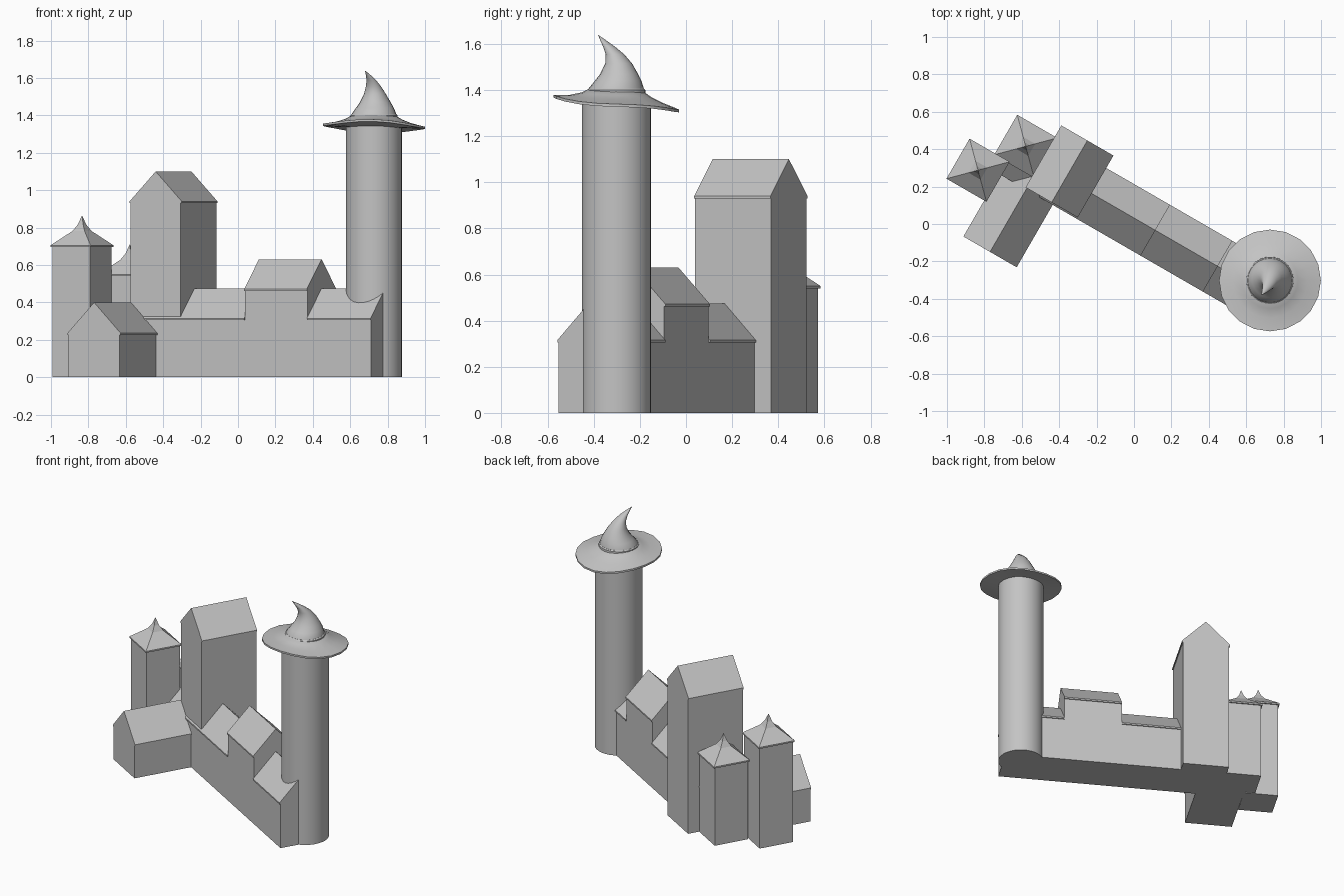
import bpy, bmesh, math

if "Cube" in bpy.data.objects:
    bpy.data.objects.remove(bpy.data.objects["Cube"])

TURN = math.radians(-30)          # the whole castle runs diagonally
stone = bpy.data.materials.new("stone_grey")
stone.diffuse_color = (0.55, 0.55, 0.55, 1)
stone.use_nodes = True
stone.node_tree.nodes["Principled BSDF"].inputs["Base Color"].default_value = stone.diffuse_color


def finish(name, bm, turn=0.0, smooth=False):
    bmesh.ops.remove_doubles(bm, verts=bm.verts, dist=1e-5)
    bmesh.ops.recalc_face_normals(bm, faces=bm.faces)
    me = bpy.data.meshes.new(name)
    bm.to_mesh(me)
    bm.free()
    ob = bpy.data.objects.new(name, me)
    bpy.context.collection.objects.link(ob)
    ob.rotation_euler.z = turn
    me.materials.append(stone)
    if smooth:
        bpy.ops.object.select_all(action='DESELECT')
        ob.select_set(True)
        bpy.context.view_layer.objects.active = ob
        bpy.ops.object.shade_smooth_by_angle(angle=math.radians(35))
    return ob


def loft(bm, rings, cap_start=True, cap_end=True):
    """Skin a list of equally long point rings."""
    loops = [[bm.verts.new(p) for p in ring] for ring in rings]
    n = len(loops[0])
    for a, b in zip(loops, loops[1:]):
        for i in range(n):
            j = (i + 1) % n
            bm.faces.new((a[i], a[j], b[j], b[i]))
    if cap_start:
        bm.faces.new(loops[0])
    if cap_end:
        bm.faces.new(loops[-1])


def house(name, along, centre, half, start, end, eave, ridge):
    """Gabled block: cross-section with small eave lips, extruded along an axis."""
    wall, lip = half - 0.007, eave - 0.01
    right = [(wall, 0), (wall, lip), (half, lip), (half, eave)]
    profile = right + [(0, ridge)] + [(-a, z) for a, z in reversed(right)]
    bm = bmesh.new()
    if along == 'u':
        rings = [[(t, centre + a, z) for a, z in profile] for t in (start, end)]
    else:
        rings = [[(centre + a, t, z) for a, z in profile] for t in (start, end)]
    loft(bm, rings)
    finish(name, bm, TURN)


def square_tower(name, u, v, half, eave, tip):
    """Square tower with a concave pointed roof."""
    wall, h = half - 0.0085, tip - eave
    steps = [(wall, 0), (wall, eave - 0.01), (half, eave - 0.01), (half, eave),
             (half * 0.3, eave + h * 0.48), (half * 0.13, eave + h * 0.7),
             (half * 0.002, tip)]
    bm = bmesh.new()
    loft(bm, [[(u + a * s, v + b * s, z) for a, b in ((-1, -1), (1, -1), (1, 1), (-1, 1))]
              for s, z in steps])
    finish(name, bm, TURN)


def circle(cx, cy, z, r, n=32):
    return [(cx + r * math.cos(2 * math.pi * i / n),
             cy + r * math.sin(2 * math.pi * i / n), z) for i in range(n)]


# Gabled buildings
house("tall_house", 'v', -0.439, 0.161, -0.12, 0.262, 0.94, 1.10)
house("low_house", 'v', -0.592, 0.1645, -0.514, 0.0, 0.235, 0.40)
house("hall_left", 'u', 0.028, 0.157, -0.76, 0.113, 0.315, 0.475)
house("hall_raised", 'u', 0.028, 0.157, 0.113, 0.50, 0.472, 0.63)
house("hall_right", 'u', 0.028, 0.157, 0.50, 0.893, 0.315, 0.475)

# Square towers
square_tower("left_tower", -0.866, -0.168, 0.1235, 0.705, 0.865)
square_tower("back_tower", -0.709, 0.070, 0.1235, 0.55, 0.71)

# Round tower
CX, CY = 0.727, -0.302
bm = bmesh.new()
loft(bm, [circle(CX, CY, 0, 0.15), circle(CX, CY, 1.345, 0.15)])
finish("round_tower", bm, smooth=True)


# Wavy brim of the hat roof
def brim_ring(r, z, n=20):
    k = (r / 0.272) ** 2
    ring = []
    for i in range(n):
        t = 2 * math.pi * i / n
        wave = -0.026 * math.sin(t) - 0.008 * math.cos(t) + 0.006 * math.sin(3 * t)
        ring.append((CX + r * math.cos(t), CY + r * math.sin(t), z + k * wave))
    return ring


bm = bmesh.new()
loft(bm, [brim_ring(0.13, 1.334), brim_ring(0.20, 1.334), brim_ring(0.272, 1.335),
          brim_ring(0.272, 1.347), brim_ring(0.20, 1.362), brim_ring(0.15, 1.38),
          brim_ring(0.12, 1.398)])
finish("hat_brim", bm, smooth=True)

# Band at the foot of the cone
bm = bmesh.new()
loft(bm, [circle(CX, CY, z, r) for z, r in
          ((1.37, 0.122), (1.376, 0.127), (1.40, 0.126), (1.406, 0.12))])
finish("hat_band", bm, smooth=True)

# Bent cone
bm = bmesh.new()
loft(bm, [circle(*c, n=24) for c in (
    (CX, CY, 1.39, 0.122), (CX, CY, 1.41, 0.118), (0.732, -0.294, 1.44, 0.101),
    (0.734, -0.290, 1.47, 0.082), (0.732, -0.292, 1.515, 0.058),
    (0.724, -0.308, 1.555, 0.040), (0.713, -0.333, 1.587, 0.026),
    (0.698, -0.357, 1.613, 0.014), (0.680, -0.380, 1.638, 0.001))])
finish("hat_cone", bm, smooth=True)
